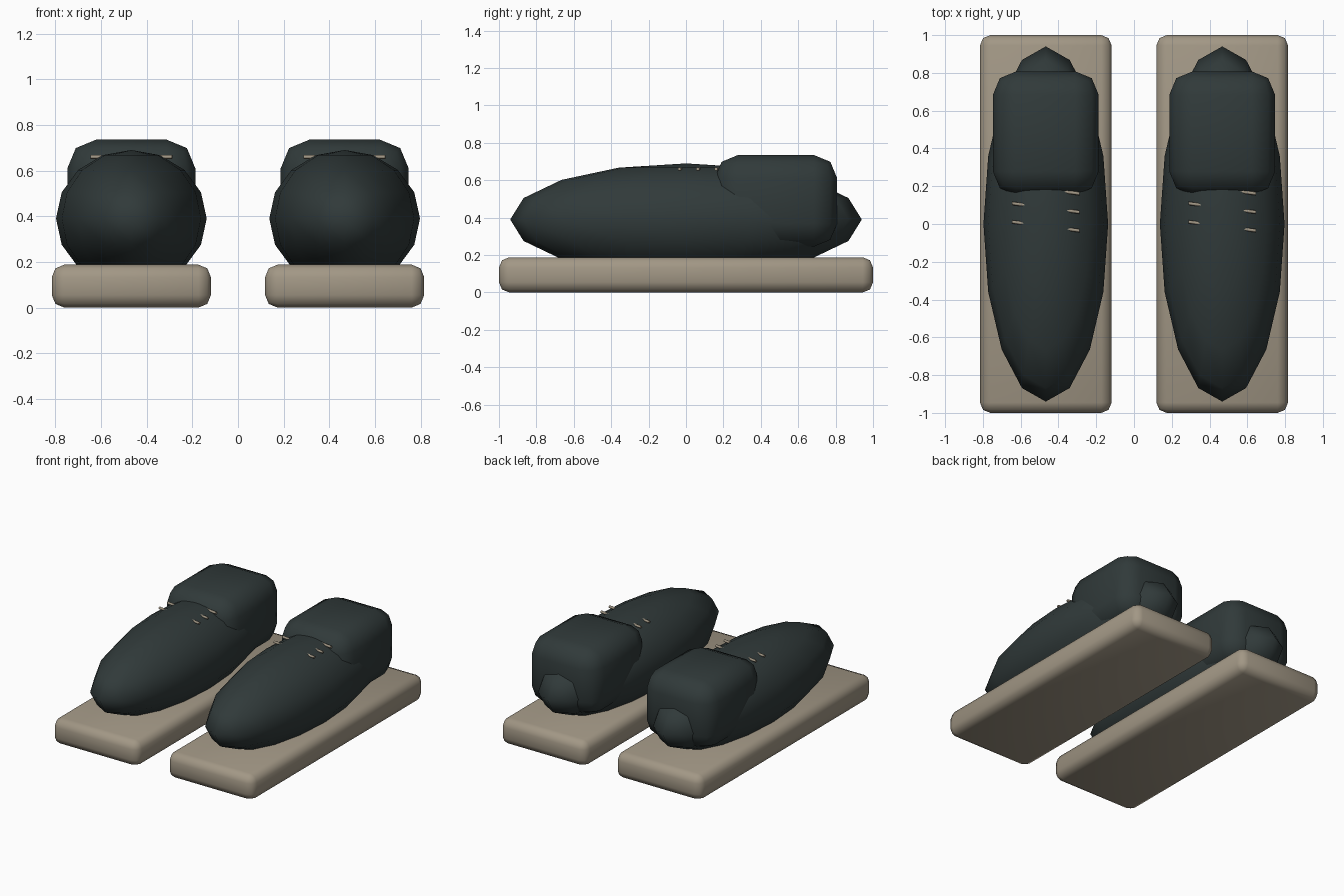
import bpy, math

if "Cube" in bpy.data.objects:
    bpy.data.objects.remove(bpy.data.objects["Cube"])


def material(name, rgb):
    m = bpy.data.materials.new(name)
    m.diffuse_color = (*rgb, 1)
    m.use_nodes = True
    m.node_tree.nodes["Principled BSDF"].inputs["Base Color"].default_value = m.diffuse_color
    return m


LEATHER = material("dark_leather", (0.03, 0.042, 0.042))
TAN = material("tan_rubber", (0.36, 0.31, 0.235))


def finish(name, mat, angle=60):
    ob = bpy.context.object
    ob.name = name
    ob.data.materials.append(mat)
    bpy.ops.object.shade_smooth_by_angle(angle=math.radians(angle))
    return ob


def rounded_box(name, loc, size, bevel, mat):
    bpy.ops.mesh.primitive_cube_add(size=1, location=loc)
    ob = bpy.context.object
    ob.scale = size
    bpy.ops.object.transform_apply(location=False, rotation=False, scale=True)
    mod = ob.modifiers.new("bevel", 'BEVEL')
    mod.width = bevel
    mod.segments = 2
    bpy.ops.object.modifier_apply(modifier="bevel")
    return finish(name, mat)


for side, x in (("left", -0.467), ("right", 0.467)):
    # Sole slab
    rounded_box(f"{side}_sole", (x, 0, 0.094), (0.697, 2.0, 0.188), 0.055, TAN)

    # Upper: stretched low-poly ellipsoid
    bpy.ops.mesh.primitive_uv_sphere_add(segments=16, ring_count=8, radius=1,
                                         location=(x, 0, 0.39))
    bpy.context.object.scale = (0.33, 0.94, 0.30)
    bpy.ops.object.transform_apply(location=False, rotation=False, scale=True)
    finish(f"{side}_upper", LEATHER)

    # Heel collar
    rounded_box(f"{side}_collar", (x, 0.481, 0.49), (0.56, 0.655, 0.49), 0.125, LEATHER)

    # Slanted laces, ends poking out of the upper
    for i in range(3):
        bpy.ops.mesh.primitive_cylinder_add(
            vertices=8, radius=0.009, depth=0.36,
            location=(x, -0.012 + 0.098 * i, 0.66),
            rotation=(0, math.pi / 2, -0.13))
        finish(f"{side}_lace_{i + 1}", TAN)
